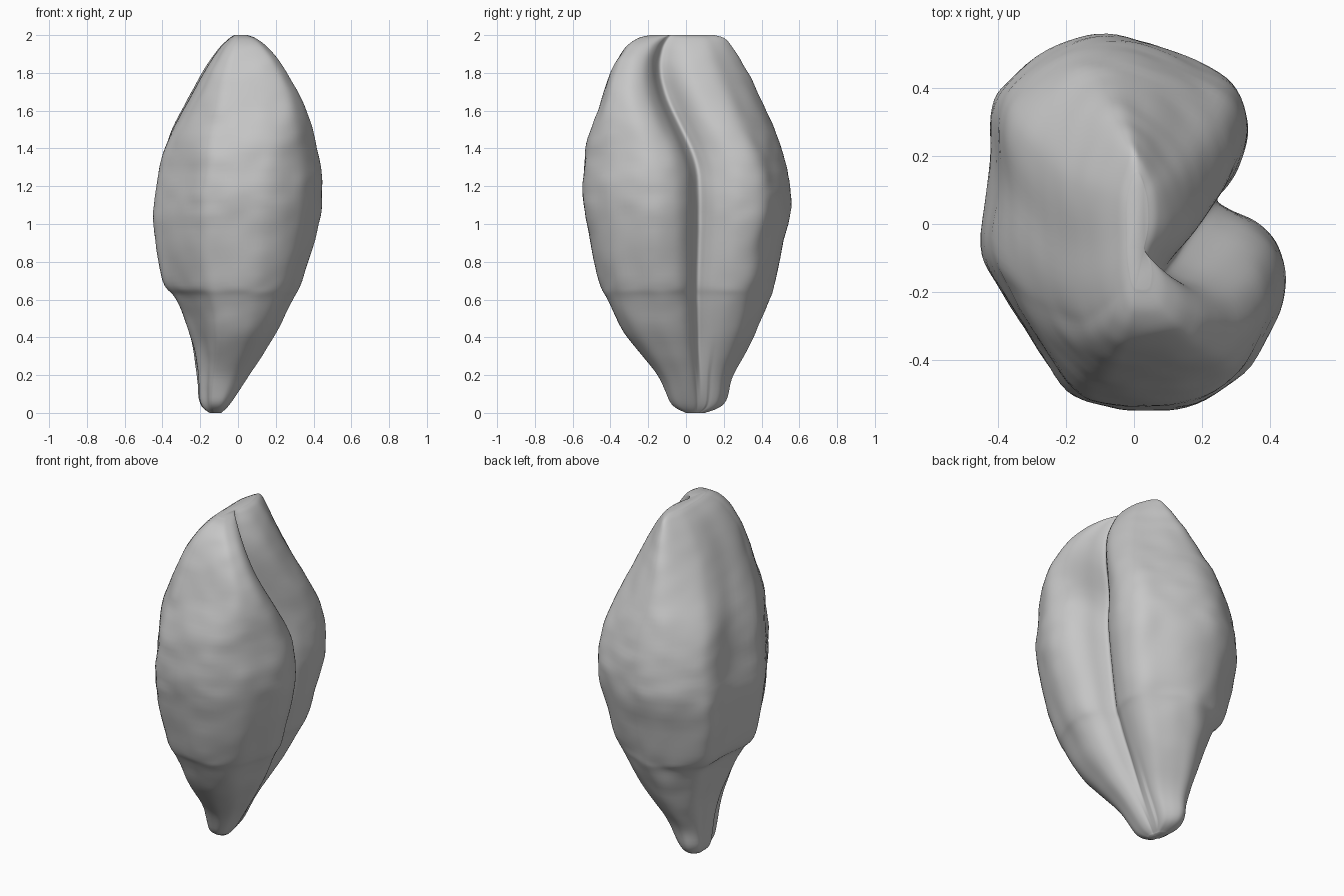
import bpy, bmesh, math
from mathutils import Vector, noise

cube = bpy.data.objects.get("Cube")
if cube:
    bpy.data.objects.remove(cube, do_unlink=True)


def smooth(a, b, t):
    t = min(1.0, max(0.0, (t - a) / (b - a)))
    return t * t * (3 - 2 * t)


def catmull(points, steps, closed):
    """Sample a smooth curve through points of any dimension."""
    n = len(points)
    pick = (lambda i: points[i % n]) if closed else (lambda i: points[min(max(i, 0), n - 1)])
    result = []
    for i in range(n if closed else n - 1):
        quad = [pick(i + k) for k in (-1, 0, 1, 2)]
        for s in range(steps):
            t = s / steps
            result.append([
                b + 0.5 * t * (c - a + t * (2*a - 5*b + 4*c - d + t * (3*(b - c) + d - a)))
                for a, b, c, d in zip(*quad)])
    if not closed:
        result.append(list(points[-1]))
    return result


# Middle cross-section, counterclockwise from the bottom of the groove
SECTION = [(.24, .07), (.27, .11), (.305, .17), (.33, .28), (.30, .39), (.2, .46), (.07, .52),
           (-.08, .55), (-.22, .52), (-.37, .42), (-.42, .32), (-.42, .15), (-.45, -.07),
           (-.4, -.19), (-.3, -.35), (-.2, -.49), (-.1, -.53), (.05, -.55), (.18, -.53),
           (.32, -.44), (.4, -.3), (.44, -.18), (.42, -.07), (.36, .0), (.28, .04)]

# Height, x range, y range
EXTENTS = [(0, -.15, -.09, 0, .1), (.05, -.2, -.04, -.08, .2), (.2, -.22, .06, -.15, .25),
           (.4, -.25, .19, -.31, .36), (.6, -.33, .29, -.42, .44), (.7, -.4, .34, -.46, .47),
           (1, -.45, .43, -.53, .54), (1.2, -.43, .445, -.55, .55), (1.4, -.39, .42, -.53, .51),
           (1.6, -.3, .36, -.47, .43), (1.8, -.19, .26, -.4, .33), (1.92, -.11, .17, -.33, .26),
           (1.98, -.05, .1, -.26, .21), (2, -.02, .05, -.19, .15)]


def shape_section(points, z):
    """Bend the two lobes and the groove for one height."""
    upper = smooth(1.2, 1.8, z)
    lower = 1 - smooth(.15, .7, z)
    groove = smooth(.02, .45, z)
    shift = .25 * smooth(1.25, 1.9, z)
    shaped = []
    for x, y in points:
        # Groove fades out towards the foot and opens wider towards the tip
        if x > 0 and abs(y - .06) < .13:
            x += (1 - groove) * max(0, .36 - x)
        if x > 0:
            x -= .1 * upper * math.exp(-((y - .09) / .1) ** 2)
        # Shallow valley on the opposite side, tucked under the front lobe below
        else:
            x += .05 * upper * math.exp(-((y + .12) / .13) ** 2)
            x += .1 * lower * math.exp(-((y + .22) / .15) ** 2)
        x -= (.08 * upper + .12 * lower) * y
        y -= shift * (1 - (y / .56) ** 2)
        shaped.append((x, y))
    return shaped


def fit(values, low, high):
    a, b = min(values), max(values)
    return [low + (v - a) / (b - a) * (high - low) for v in values]


def fit_sides(values, centre, low, high):
    """Scale each side of the centre on its own."""
    a, b = min(values), max(values)
    return [centre + (v / a * (low - centre) if v < 0 else v / b * (high - centre))
            for v in values]


# Shell body: lofted rings with fine surface unevenness
outline = catmull(SECTION, 5, True)
bm = bmesh.new()
rings = []
for z, x0, x1, y0, y1 in catmull(EXTENTS, 7, False):
    shaped = shape_section(outline, z)
    centre = .02 * smooth(1.2, 2, z) - .12 * (1 - smooth(0, .7, z))
    xs = fit_sides([p[0] for p in shaped], centre, x0, x1)
    ys = fit([p[1] for p in shaped], y0, y1)
    ring = []
    for x, y in zip(xs, ys):
        bump = (1 + .022 * noise.noise(Vector((x * 5, y * 5, z * 6)))
                + .014 * noise.noise(Vector((x * 9, y * 9, z * 16))))
        ring.append(bm.verts.new((x * bump, y * bump, min(2, max(0, z)))))
    rings.append(ring)

count = len(outline)
for below, above in zip(rings, rings[1:]):
    for j in range(count):
        k = (j + 1) % count
        bm.faces.new((below[j], below[k], above[k], above[j]))
bm.faces.new(rings[0][::-1])
bm.faces.new(rings[-1])
for _ in range(2):
    bmesh.ops.smooth_vert(bm, verts=bm.verts, factor=.4, use_axis_x=True, use_axis_y=True)
bmesh.ops.recalc_face_normals(bm, faces=bm.faces)
for face in bm.faces:
    face.smooth = True

mesh = bpy.data.meshes.new("shell_body")
bm.to_mesh(mesh)
bm.free()
body = bpy.data.objects.new("shell_body", mesh)
bpy.context.collection.objects.link(body)

# Plain grey surface
grey = bpy.data.materials.new("pale_grey")
grey.use_nodes = True
grey.diffuse_color = (.57, .57, .57, 1)
grey.node_tree.nodes["Principled BSDF"].inputs["Base Color"].default_value = (.57, .57, .57, 1)
mesh.materials.append(grey)
